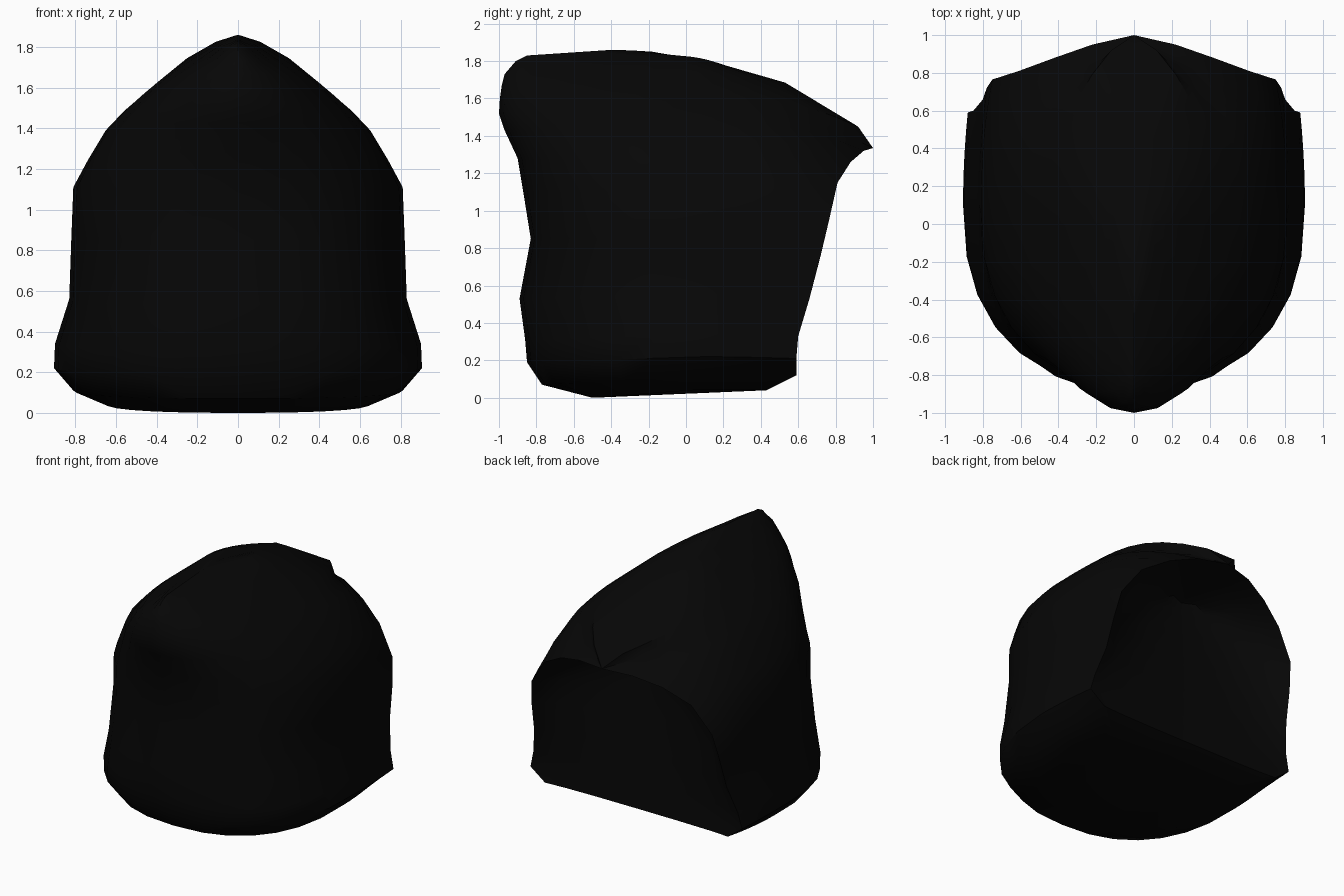
import bpy, bmesh, math
from mathutils import Matrix

if "Cube" in bpy.data.objects:
    bpy.data.objects.remove(bpy.data.objects["Cube"])

mat = bpy.data.materials.new("near black cloth")
mat.diffuse_color = (0.002, 0.002, 0.002, 1)
mat.use_nodes = True
mat.node_tree.nodes["Principled BSDF"].inputs["Base Color"].default_value = mat.diffuse_color

# Hood rows, bottom to top: (front y, front z, half width, side z, end point on rim or ridge)
ROWS = [
    (-.50, .00, .65, .045, (.55, .43, .04)),
    (-.77, .07, .81, .11, (.76, .59, .12)),
    (-.85, .19, .905, .22, (.88, .59, .21)),
    (-.86, .31, .90, .34, (.85, .60, .33)),
    (-.89, .53, .83, .56, (.80, .66, .53)),
    (-.83, .85, .82, .85, (.78, .72, .76)),
    (-.87, 1.10, .81, 1.11, (.75, .765, .95)),
    (-.90, 1.28, .74, 1.24, (.61, .81, 1.15)),
    (-.97, 1.43, .65, 1.39, (.42, .88, 1.26)),
    (-1.0, 1.52, .56, 1.485, (.22, .95, 1.32)),
    (-.995, 1.60, .49, 1.545, (0, 1.0, 1.335)),
    (-.985, 1.67, .40, 1.62, (.12, .92, 1.45)),
    (-.97, 1.73, .25, 1.745, (.05, .53, 1.685)),
    (-.91, 1.80, .11, 1.825, (.02, .20, 1.78)),
    (-.85, 1.83, 0, 1.86, (0, -.18, 1.85)),
]
RIM = range(1, 11)   # rows that end on the opening's rim
N = 7                # steps per half row


def hood_row(i, yf, zf, w, zs, end):
    """Front centre, round the side, to the rim or ridge."""
    up = min(max((zs - .85) / .55, 0), 1)      # 0 on the walls, 1 on the roof
    ym = -.4 if w < .05 else .1 - .1 * up
    e = 2 / (2.4 - .4 * up)
    full = 2 + up if end[1] > .9 or end[0] > .06 else 2
    pts = []
    for j in range(N + 1):
        a = math.pi / 2 * j / N
        k = 1 - max(math.cos(a), 0) ** e
        pts.append((w * math.sin(a) ** e, yf + (ym - yf) * k, zf + (zs - zf) * k))
    for j in range(1, N + 1):
        t = j / N
        pts.append((end[0] + (w - end[0]) * (1 - t ** full), ym + (end[1] - ym) * t,
                    zs + (end[2] - zs) * t ** (full - .4)))
    # rows above the rim close on the ridge line
    pts.append((0, end[1], end[2]) if i > RIM[-1] else end)
    return pts


def face_row(end):
    """Rim edge, curving inward to the recessed face at the centre line."""
    x, y, z = end
    d = y - (.58 - .06 * z)
    drop = .07 * max(z - .9, 0) / .43
    return [(x * a, y - d * f, z - drop * f)
            for a, f in ((1, 0), (.95, .2), (.82, .6), (.45, .92), (0, 1))]


def loft(bm, rows):
    grid = [[bm.verts.new(p) for p in r] for r in rows]
    for a, b in zip(grid, grid[1:]):
        for i in range(len(a) - 1):
            bm.faces.new((a[i], a[i + 1], b[i + 1], b[i]))
    return grid


bm = bmesh.new()
shell = loft(bm, [hood_row(i, *r) for i, r in enumerate(ROWS)])
face = loft(bm, [face_row(ROWS[i][4]) for i in RIM])

# Underside: flat base, plus the strip up to the lower rim
y0, z0 = ROWS[0][4][1:]
mid = bm.verts.new((0, y0, z0))
bm.faces.new(shell[0] + [mid])
bm.faces.new([mid, shell[0][-1]] + face[0])

# Mirror to the other side and clean up
bmesh.ops.remove_doubles(bm, verts=bm.verts, dist=.0008)
bmesh.ops.mirror(bm, geom=bm.verts[:] + bm.edges[:] + bm.faces[:],
                 matrix=Matrix.Identity(4), merge_dist=.0005, axis='X')
bmesh.ops.remove_doubles(bm, verts=bm.verts, dist=.0008)
bmesh.ops.dissolve_degenerate(bm, edges=bm.edges, dist=.0005)
bmesh.ops.recalc_face_normals(bm, faces=bm.faces)

me = bpy.data.meshes.new("hood")
bm.to_mesh(me)
bm.free()
me.materials.append(mat)
hood = bpy.data.objects.new("hood", me)
bpy.context.collection.objects.link(hood)
bpy.context.view_layer.objects.active = hood
hood.select_set(True)
bpy.ops.object.shade_smooth_by_angle(angle=math.radians(40))
